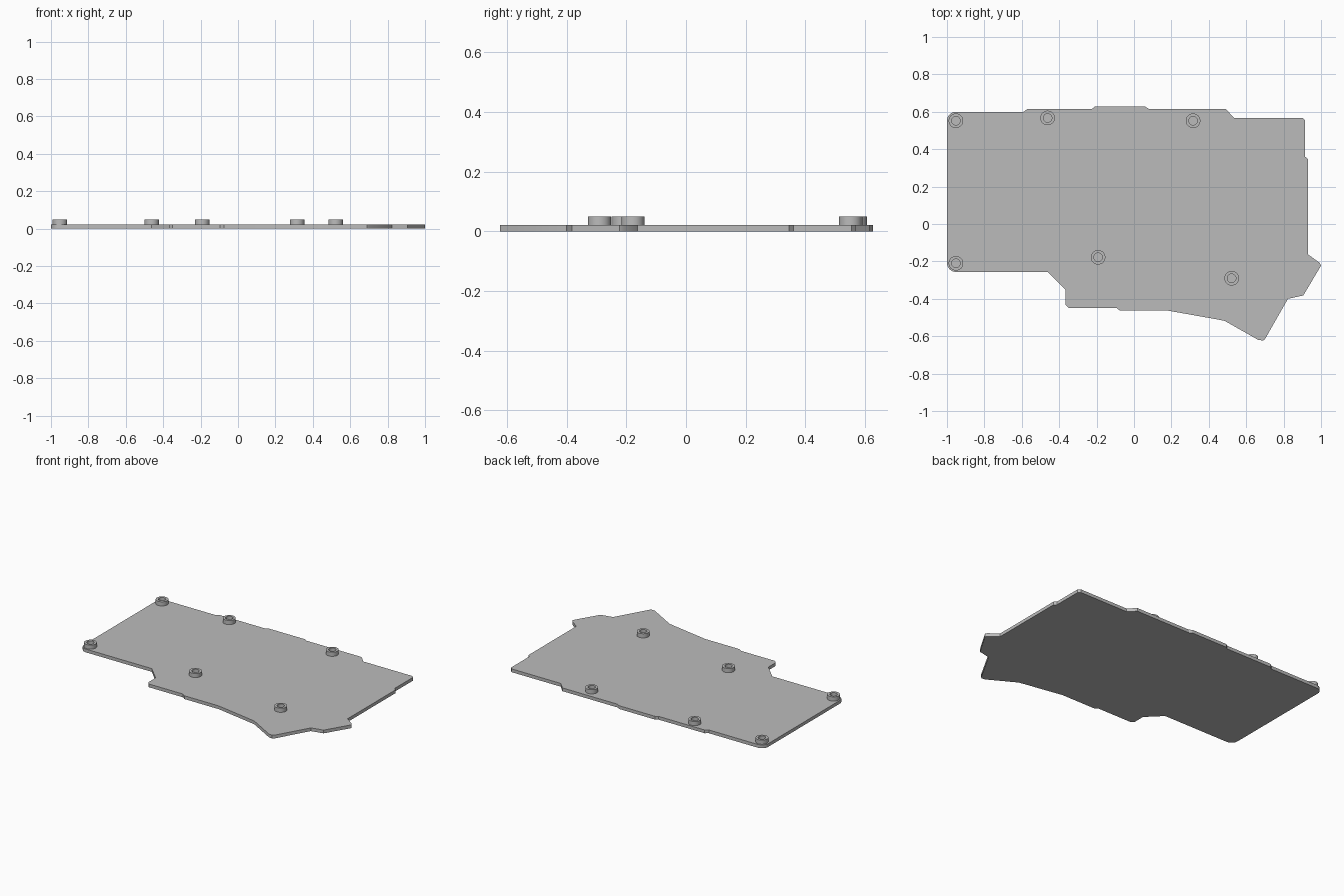
import bpy, bmesh, math

if "Cube" in bpy.data.objects:
    bpy.data.objects.remove(bpy.data.objects["Cube"])

PLATE_TOP, BOSS_TOP = 0.022, 0.05
BOSS_R, HOLE_R = 0.039, 0.023
SIDES = 32

grey = bpy.data.materials.new("plain_grey")
grey.diffuse_color = (0.5, 0.5, 0.5, 1)
grey.use_nodes = True
grey.node_tree.nodes["Principled BSDF"].inputs["Base Color"].default_value = grey.diffuse_color


def finish(bm, name):
    bmesh.ops.recalc_face_normals(bm, faces=bm.faces)
    mesh = bpy.data.meshes.new(name)
    bm.to_mesh(mesh)
    bm.free()
    mesh.materials.append(grey)
    ob = bpy.data.objects.new(name, mesh)
    bpy.context.collection.objects.link(ob)
    bpy.ops.object.select_all(action='DESELECT')
    ob.select_set(True)
    bpy.context.view_layer.objects.active = ob
    bpy.ops.object.shade_smooth_by_angle(angle=math.radians(30))
    return ob


def arc(cx, cy, r, start, end, steps=8):
    angles = [math.radians(start + (end - start) * i / steps) for i in range(steps + 1)]
    return [(cx + r * math.cos(a), cy + r * math.sin(a)) for a in angles]


# Cover plate outline, clockwise from the rounded back left corner
outline = arc(-0.952, 0.552, 0.048, 180, 90) + [
    (-0.59, 0.60), (-0.57, 0.615), (-0.225, 0.615), (-0.21, 0.627),
    (0.06, 0.627), (0.08, 0.615), (0.49, 0.615), (0.535, 0.568),
    (0.90, 0.568), (0.915, 0.555), (0.915, 0.36), (0.931, 0.345),
    (0.931, -0.163), (0.992, -0.207), (1.0, -0.223), (0.905, -0.382),
    (0.823, -0.40), (0.70, -0.616), (0.69, -0.623), (0.665, -0.62),
    (0.485, -0.518), (0.445, -0.51), (0.18, -0.463), (-0.075, -0.463),
    (-0.095, -0.448), (-0.35, -0.448), (-0.367, -0.43), (-0.367, -0.352),
    (-0.463, -0.256),
] + arc(-0.952, -0.208, 0.048, 270, 180)

bm = bmesh.new()
base = bm.faces.new([bm.verts.new((x, y, 0)) for x, y in outline])
top = bmesh.ops.extrude_face_region(bm, geom=[base], use_keep_orig=True)
for v in (g for g in top["geom"] if isinstance(g, bmesh.types.BMVert)):
    v.co.z = PLATE_TOP
finish(bm, "cover_plate")

# Hollow screw bosses standing on the plate
boss_centres = [(-0.952, 0.552), (-0.462, 0.567), (0.316, 0.552),
                (-0.952, -0.21), (-0.192, -0.178), (0.522, -0.29)]
profile = [(BOSS_R, PLATE_TOP), (BOSS_R, BOSS_TOP), (HOLE_R, BOSS_TOP), (HOLE_R, PLATE_TOP)]

for n, (cx, cy) in enumerate(boss_centres, 1):
    bm = bmesh.new()
    rings = []
    for r, z in profile:
        rings.append([bm.verts.new((cx + r * math.cos(math.tau * i / SIDES),
                                    cy + r * math.sin(math.tau * i / SIDES), z))
                      for i in range(SIDES)])
    for a, b in zip(rings, rings[1:]):
        for i in range(SIDES):
            j = (i + 1) % SIDES
            bm.faces.new((a[i], a[j], b[j], b[i]))
    ob = finish(bm, f"screw_boss_{n}")
    # The open tube needs its top rim facing up
    if max(ob.data.polygons, key=lambda p: abs(p.normal.z)).normal.z < 0:
        ob.data.flip_normals()
